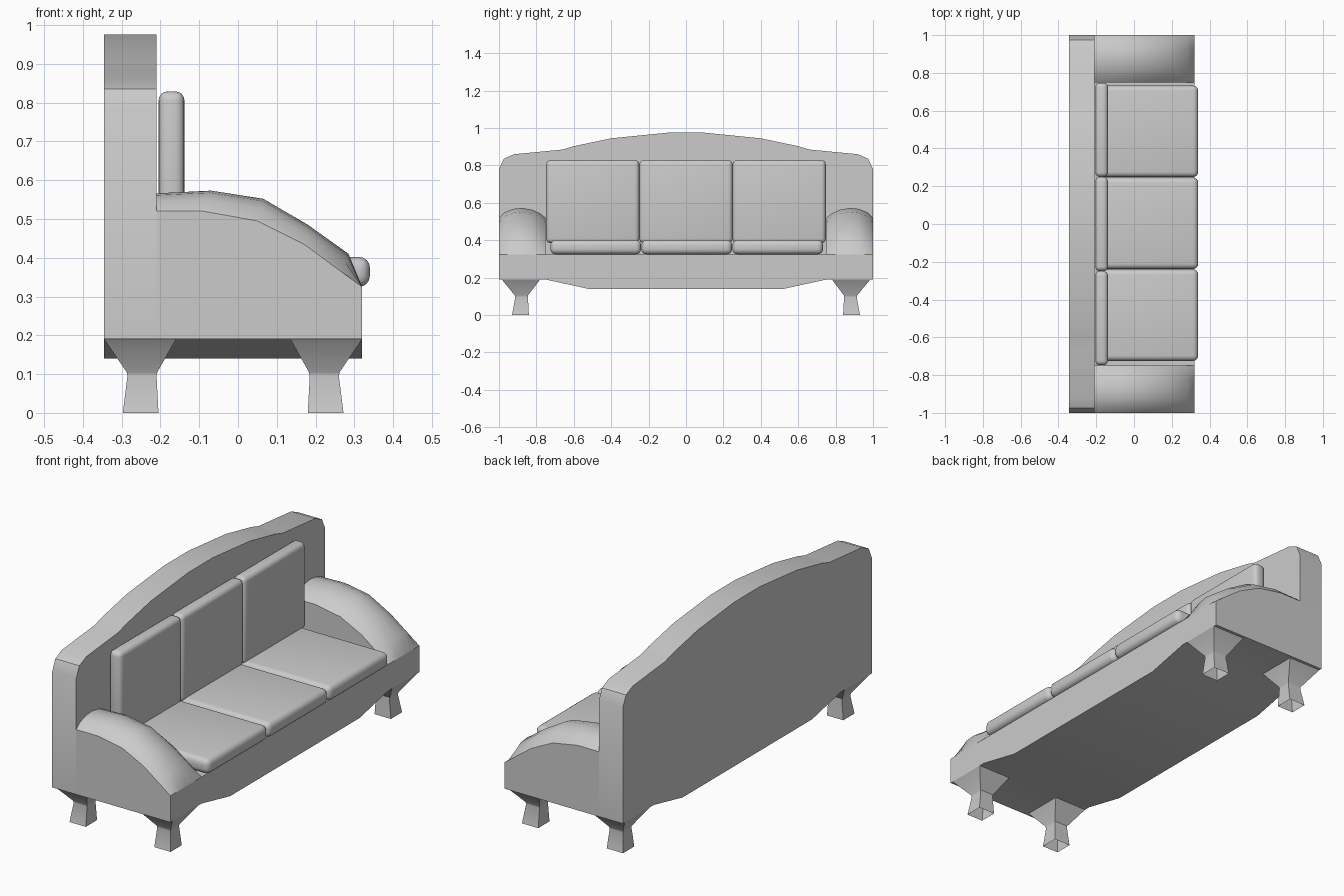
import bpy, bmesh, math
from mathutils import Vector

cube = bpy.data.objects.get("Cube")
if cube:
    bpy.data.objects.remove(cube, do_unlink=True)

fabric = bpy.data.materials.new("light grey")
fabric.use_nodes = True
GREY = (0.6, 0.6, 0.6, 1)
fabric.diffuse_color = GREY
fabric.node_tree.nodes["Principled BSDF"].inputs["Base Color"].default_value = GREY


def finish(name, bm, angle=35):
    bmesh.ops.remove_doubles(bm, verts=bm.verts, dist=0.0005)
    bmesh.ops.recalc_face_normals(bm, faces=bm.faces)
    mesh = bpy.data.meshes.new(name)
    bm.to_mesh(mesh)
    bm.free()
    mesh.materials.append(fabric)
    obj = bpy.data.objects.new(name, mesh)
    bpy.context.collection.objects.link(obj)
    bpy.ops.object.select_all(action='DESELECT')
    obj.select_set(True)
    bpy.context.view_layer.objects.active = obj
    bpy.ops.object.shade_smooth_by_angle(angle=math.radians(angle))
    return obj


def loft(name, rings, closed=True, caps=True):
    """Skin a list of equal-length rings of points."""
    bm = bmesh.new()
    rows = [[bm.verts.new(p) for p in ring] for ring in rings]
    n = len(rows[0])
    for a, b in zip(rows, rows[1:]):
        for i in range(n if closed else n - 1):
            j = (i + 1) % n
            bm.faces.new((a[i], a[j], b[j], b[i]))
    if caps:
        bm.faces.new(rows[0])
        bm.faces.new(rows[-1])
    return finish(name, bm)


def slab(name, half, x0, x1):
    """Mirror a half outline (y, z) and extrude it along x."""
    outline = half + [(-y, z) for y, z in reversed(half)]
    return loft(name, [[(x, y, z) for y, z in outline] for x in (x0, x1)])


def cushion(name, lo, hi, radius):
    bm = bmesh.new()
    bmesh.ops.create_cube(bm, size=1)
    lo, hi = Vector(lo), Vector(hi)
    for v in bm.verts:
        v.co = (lo + hi) / 2 + v.co * (hi - lo)
    bmesh.ops.bevel(bm, geom=bm.edges[:], offset=radius, segments=4,
                    profile=0.5, affect='EDGES')
    return finish(name, bm, 40)


# Arched backrest and seat base share the same dipped underside
underside = [(0.52, 0.14), (0.75, 0.19), (1.0, 0.19)]
arch = [(1.0, 0.78), (0.975, 0.835), (0.92, 0.86), (0.66, 0.885),
        (0.6, 0.903), (0.4, 0.945), (0.1, 0.975)]
slab("backrest", underside + arch, -0.345, -0.21)
slab("seat_base", underside + [(1.0, 0.325)], -0.21, 0.32)

# Rounded arms: each station gives the side edge (x, z) and the crest (x, z)
stations = [(-0.21, 0.52, -0.21, 0.566), (-0.09, 0.52, -0.07, 0.573),
            (0.05, 0.495, 0.065, 0.552), (0.17, 0.435, 0.18, 0.485),
            (0.265, 0.365, 0.285, 0.41), (0.32, 0.325, 0.32, 0.325)]
section = [(1.0, 0), (0.97, 0.55), (0.925, 0.9), (0.875, 1),
           (0.82, 0.8), (0.78, 0.45), (0.75, 0)]
for side, label in ((1, "left"), (-1, "right")):
    rings = []
    for xs, zs, xc, zc in stations:
        ring = [(xs + (xc - xs) * t, side * y, zs + (zc - zs) * t) for y, t in section]
        rings.append([(xs, side, 0.325)] + ring + [(xs, side * 0.75, 0.325)])
    loft(label + "_arm", rings, closed=False, caps=False)

# Three seat and three back cushions
for i, label in enumerate(("right", "middle", "left")):
    y = (i - 1) * 0.4865
    cushion(label + "_seat_cushion", (-0.2, y - 0.238, 0.325), (0.34, y + 0.246, 0.402), 0.028)
    y = (i - 1) * 0.4985
    cushion(label + "_back_cushion", (-0.205, y - 0.249, 0.385), (-0.138, y + 0.249, 0.829), 0.024)

# Flared legs, hollow underneath: (z, x from, x to, y from, y to)
leg = [(0.0, -0.297, -0.205, 0.84, 0.93), (0.095, -0.285, -0.21, 0.845, 0.913),
       (0.105, -0.287, -0.208, 0.845, 0.915), (0.19, -0.345, -0.16, 0.78, 0.985)]
for side, label in ((1, "left"), (-1, "right")):
    for end, shift in (("rear", 0), ("front", 0.48)):
        rings = []
        for z, x0, x1, y0, y1 in leg:
            x0, x1 = (x0 + shift, x1 + shift) if end == "rear" else (-x1 - 0.025, -x0 - 0.025)
            rings.append([(x0, side * y0, z), (x1, side * y0, z),
                          (x1, side * y1, z), (x0, side * y1, z)])
        loft(end + "_" + label + "_leg", rings, caps=False)
